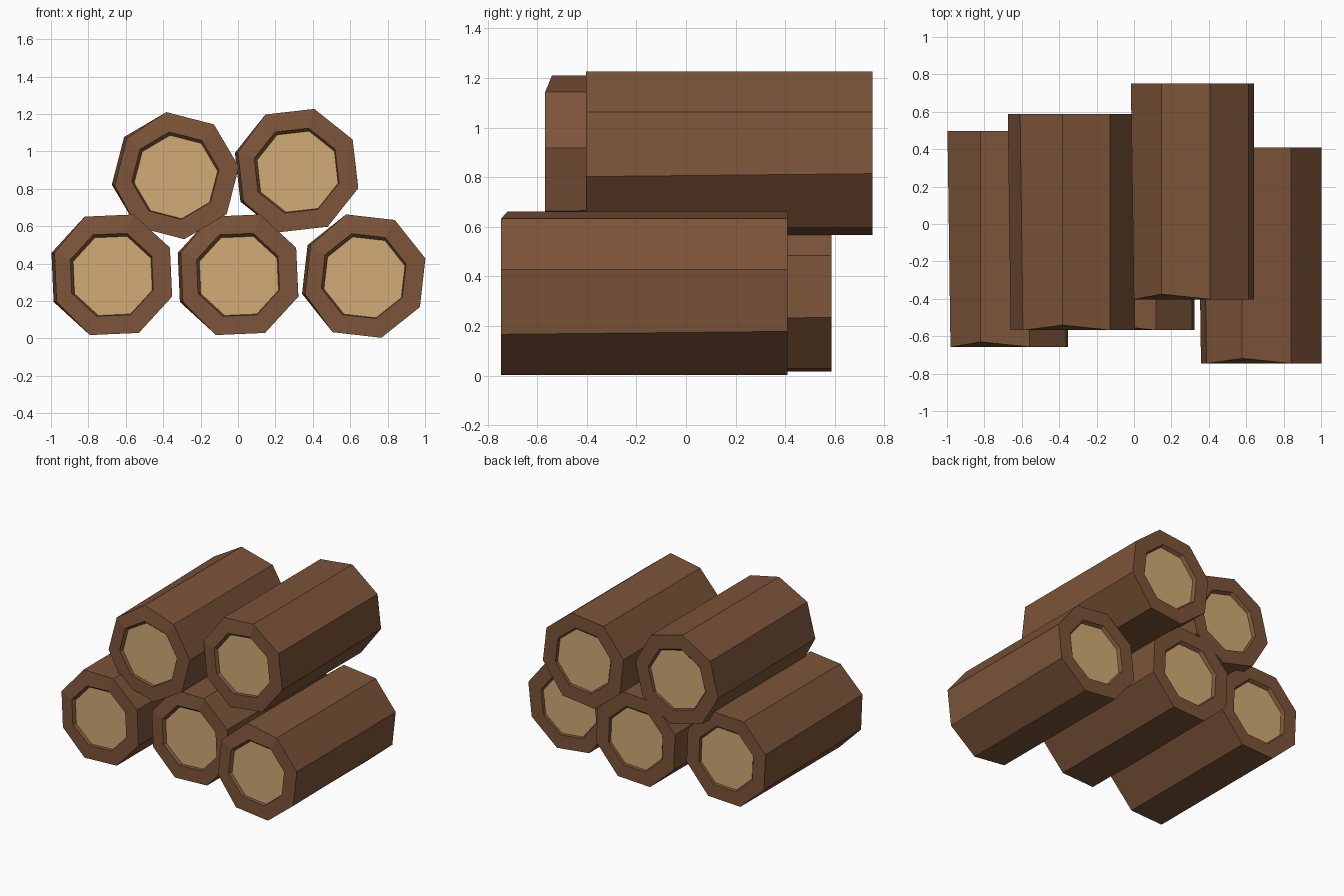
import bpy, bmesh, math

SIDES, RADIUS, LENGTH = 8, 0.343, 1.155
HOLE, CORE, DEPTH = 0.236, 0.225, 0.02

default = bpy.data.objects.get("Cube")
if default:
    bpy.data.objects.remove(default)


def material(name, rgb):
    m = bpy.data.materials.new(name)
    m.use_nodes = True
    m.diffuse_color = (*rgb, 1)
    m.node_tree.nodes["Principled BSDF"].inputs["Base Color"].default_value = (*rgb, 1)
    return m


bark = material("bark brown", (0.202, 0.089, 0.041))
wood = material("cut wood tan", (0.64, 0.415, 0.18))


def ring(bm, radius, y, dx=0, dz=0):
    """Octagon in the xz plane."""
    verts = []
    for k in range(SIDES):
        a = math.radians(25 + 45 * k)
        verts.append(bm.verts.new((dx + radius * math.cos(a), y, dz + radius * math.sin(a))))
    return verts


def build_log_mesh():
    bm = bmesh.new()
    half = LENGTH / 2
    front = ring(bm, RADIUS, -half)
    back = ring(bm, RADIUS, half)
    rings = [ring(bm, CORE, -half + DEPTH, 0.005, -0.006), ring(bm, HOLE, -half),
             front, back,
             ring(bm, HOLE, half), ring(bm, CORE, half - DEPTH, 0.005, -0.006)]

    # Rough-hewn corners
    front[2].co.y += 0.027
    for k in (3, 4):
        front[k].co.x += 0.016
    back[7].co.z += 0.012

    # Bark, end rims and recess walls
    for a, b in zip(rings, rings[1:]):
        for k in range(SIDES):
            n = (k + 1) % SIDES
            bm.faces.new((a[k], a[n], b[n], b[k]))

    # Sawn wood at both ends
    for end in (rings[0], rings[-1]):
        bm.faces.new(end).material_index = 1

    bmesh.ops.recalc_face_normals(bm, faces=bm.faces)
    mesh = bpy.data.meshes.new("log")
    bm.to_mesh(mesh)
    bm.free()
    mesh.materials.append(bark)
    mesh.materials.append(wood)
    return mesh


# Stack of logs: name, centre x, y, z, roll in degrees
log_mesh = build_log_mesh()
for name, x, y, z, roll in (
        ("bottom_right_log", -0.675, -0.08, 0.34, 0),
        ("bottom_middle_log", 0.0, 0.01, 0.34, 0),
        ("bottom_left_log", 0.672, -0.168, 0.333, -9),
        ("top_right_log", -0.335, 0.01, 0.87, -17),
        ("top_left_log", 0.313, 0.175, 0.897, 4)):
    log = bpy.data.objects.new(name, log_mesh)
    log.location = (x, y, z)
    log.rotation_euler = (0, -math.radians(roll), 0)
    bpy.context.collection.objects.link(log)
